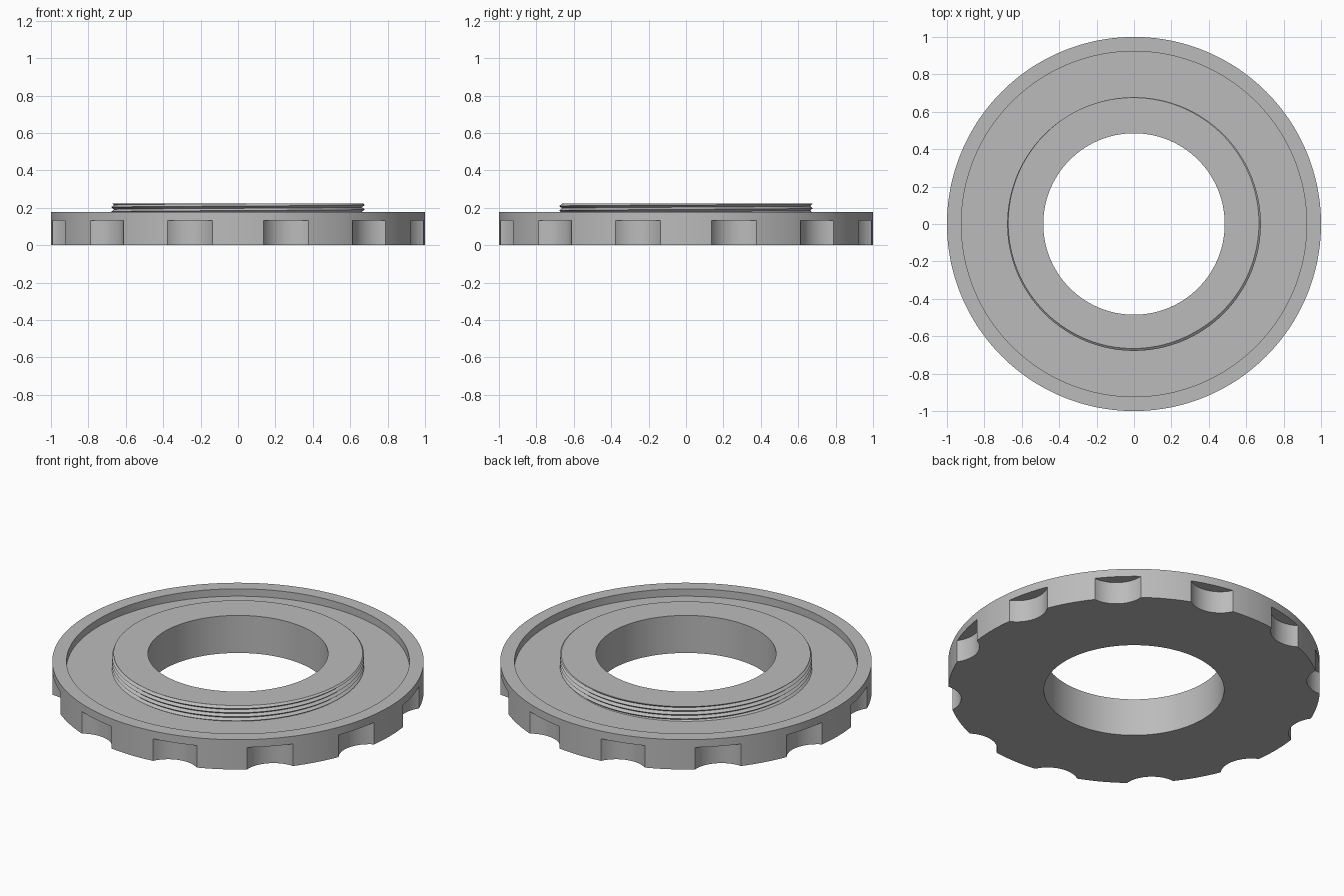
import bpy, bmesh, math
from mathutils import Matrix

cube = bpy.data.objects.get("Cube")
if cube:
    bpy.data.objects.remove(cube, do_unlink=True)

SEGMENTS = 240
HOLE_R, RECESS_R, OUTER_R = 0.485, 0.923, 1.0
FLOOR_Z, RIM_Z, TOP_Z = 0.133, 0.177, 0.223
CREST_R, ROOT_R, PITCH = 0.678, 0.663, 0.024
THREAD_START = math.radians(120)

grey = bpy.data.materials.new("plain grey")
grey.use_nodes = True
colour = (0.5, 0.5, 0.5, 1)
grey.diffuse_color = colour
grey.node_tree.nodes["Principled BSDF"].inputs["Base Color"].default_value = colour


def make_object(name, bm):
    mesh = bpy.data.meshes.new(name)
    bm.to_mesh(mesh)
    bm.free()
    mesh.materials.append(grey)
    obj = bpy.data.objects.new(name, mesh)
    bpy.context.collection.objects.link(obj)
    return obj


def cross_section(angle):
    """Radius and height pairs: hole, outer wall, recess, helical thread, top."""
    points = [(HOLE_R, 0), (OUTER_R, 0), (OUTER_R, RIM_Z),
              (RECESS_R, RIM_Z), (RECESS_R, FLOOR_Z)]
    turn = (angle - THREAD_START) / math.tau
    for half_turn in range(-12, 3):
        z = TOP_Z + PITCH * (half_turn / 2 + turn)
        z = min(max(z, FLOOR_Z), TOP_Z)
        phase = (z - TOP_Z) / PITCH - turn
        off_crest = 2 * abs(phase - round(phase))
        points.append((CREST_R + (ROOT_R - CREST_R) * off_crest, z))
    return points + [(HOLE_R, TOP_Z)]


# Ring body with raised threaded collar, swept around the axis
bm = bmesh.new()
columns = []
for i in range(SEGMENTS + 1):
    a = math.tau * i / SEGMENTS
    columns.append([bm.verts.new((r * math.cos(a), r * math.sin(a), z))
                    for r, z in cross_section(a)])
for left, right in zip(columns, columns[1:]):
    for j in range(len(left)):
        k = (j + 1) % len(left)
        bm.faces.new((left[j], right[j], right[k], left[k]))
bmesh.ops.remove_doubles(bm, verts=bm.verts, dist=0.00002)
bmesh.ops.recalc_face_normals(bm, faces=bm.faces)
ring = make_object("threaded_ring", bm)

# Twelve round grip notches around the lower outer wall
bm = bmesh.new()
for i in range(12):
    turn = Matrix.Rotation(math.radians(15 + 30 * i), 4, "Z")
    bmesh.ops.create_cone(bm, cap_ends=True, segments=96, radius1=0.165,
                          radius2=0.165, depth=0.231,
                          matrix=turn @ Matrix.Translation((1.1, 0, 0.0155)))
cutter = make_object("notch_cutter", bm)
cutter.hide_render = True

cut = ring.modifiers.new("grip_notches", "BOOLEAN")
cut.operation = "DIFFERENCE"
cut.solver = "EXACT"
cut.object = cutter

bpy.ops.object.select_all(action="DESELECT")
ring.select_set(True)
bpy.context.view_layer.objects.active = ring
bpy.ops.object.modifier_apply(modifier=cut.name)
bpy.data.objects.remove(cutter, do_unlink=True)
bpy.ops.object.shade_smooth_by_angle(angle=math.radians(30))
